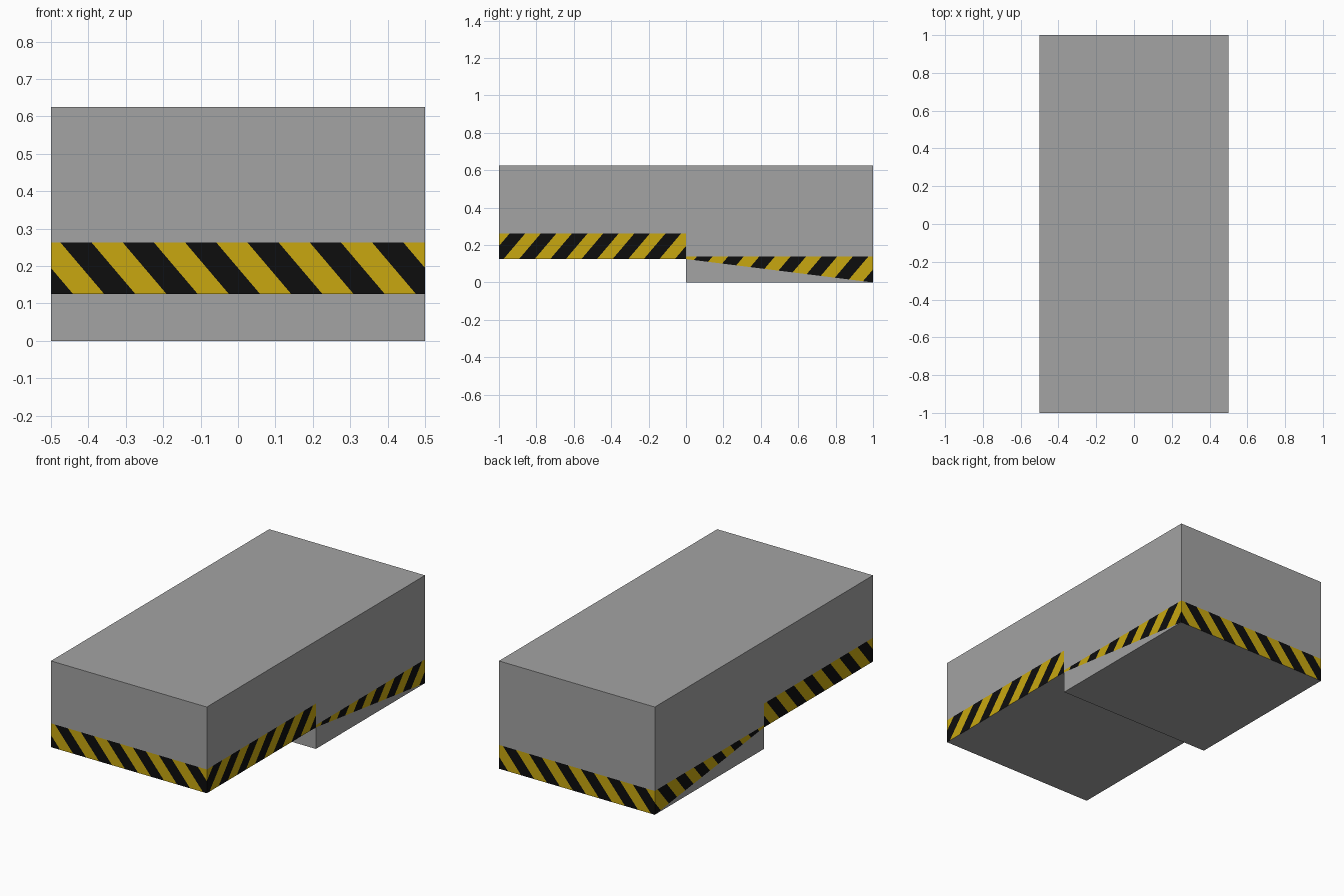
import bpy, bmesh, math
from mathutils import Vector

if "Cube" in bpy.data.objects:
    bpy.data.objects.remove(bpy.data.objects["Cube"])

HALF_W, TOP, STEP = 0.5, 0.625, 0.125
BAND, PERIOD, PHASE, LEAN = 0.138, 1 / 6, -0.024, 0.85


def material(name, r, g, b):
    m = bpy.data.materials.new(name)
    m.diffuse_color = (r, g, b, 1)
    m.use_nodes = True
    m.node_tree.nodes["Principled BSDF"].inputs["Base Color"].default_value = m.diffuse_color
    return m


GREY = material("concrete grey", 0.366, 0.366, 0.366)
YELLOW = material("warning yellow", 0.578, 0.39, 0.005)
BLACK = material("warning black", 0.004, 0.004, 0.004)


def finish(bm, name):
    me = bpy.data.meshes.new(name)
    bm.to_mesh(me)
    bm.free()
    for m in (GREY, YELLOW, BLACK):
        me.materials.append(m)
    ob = bpy.data.objects.new(name, me)
    bpy.context.collection.objects.link(ob)


def add_face(bm, points, outward):
    f = bm.faces.new([bm.verts.new(p) for p in points])
    f.normal_update()
    if f.normal.dot(Vector(outward)) < 0:
        f.normal_flip()


def cut(bm, faces, co, no):
    geom = set(faces)
    for f in faces:
        geom.update(f.edges)
        geom.update(f.verts)
    bmesh.ops.bisect_plane(bm, geom=list(geom), plane_co=co, plane_no=no, dist=1e-5)


def striped_wall(name, points, outward, along, base):
    """Wall face whose lower band is cut into diagonal black and yellow stripes."""
    bm = bmesh.new()
    add_face(bm, points, outward)
    top = base + BAND
    cut(bm, bm.faces[:], (0, 0, top), (0, 0, 1))
    no = Vector(along) + Vector((0, 0, LEAN))

    def in_band(f):
        return f.calc_center_median().z < top - 1e-4

    for k in range(-16, 17):
        offset = PHASE + k * PERIOD / 2
        co = Vector(along) * offset + Vector((0, 0, base))
        cut(bm, [f for f in bm.faces if in_band(f)], co, no)
    for f in bm.faces:
        if in_band(f):
            u = no.dot(f.calc_center_median() - Vector((0, 0, base))) - PHASE
            f.material_index = 2 if (u % PERIOD) < PERIOD / 2 else 1
    finish(bm, name)


def rect_x(y, z0, z1):
    w = HALF_W
    return [(-w, y, z0), (w, y, z0), (w, y, z1), (-w, y, z1)]


def rect_z(z, y0, y1):
    w = HALF_W
    return [(-w, y0, z), (w, y0, z), (w, y1, z), (-w, y1, z)]


# End walls with hazard bands
striped_wall("front_wall", rect_x(-1, STEP, TOP), (0, -1, 0), (1, 0, 0), STEP)
striped_wall("back_wall", rect_x(1, 0, TOP), (0, 1, 0), (-1, 0, 0), 0)

# Side walls: straight front half, back half ending on a slope
for side, label in ((1, "right"), (-1, "left")):
    x = side * HALF_W
    striped_wall(label + "_front_wall",
                 [(x, -1, STEP), (x, 0, STEP), (x, 0, TOP), (x, -1, TOP)],
                 (side, 0, 0), (0, -1, 0), STEP)
    striped_wall(label + "_back_wall",
                 [(x, 0, STEP), (x, 1, 0), (x, 1, TOP), (x, 0, TOP)],
                 (side, 0, 0), (0, -1, 0), 0)

# Plain top, stepped underside and triangular wedge sides
bm = bmesh.new()
add_face(bm, rect_z(TOP, -1, 1), (0, 0, 1))
add_face(bm, rect_z(STEP, -1, 0), (0, 0, -1))
add_face(bm, rect_z(0, 0, 1), (0, 0, -1))
add_face(bm, rect_x(0, 0, STEP), (0, -1, 0))
for side in (1, -1):
    x = side * HALF_W
    add_face(bm, [(x, 0, 0), (x, 1, 0), (x, 0, STEP)], (side, 0, 0))
bmesh.ops.remove_doubles(bm, verts=bm.verts[:], dist=1e-5)
finish(bm, "top_and_stepped_base")
